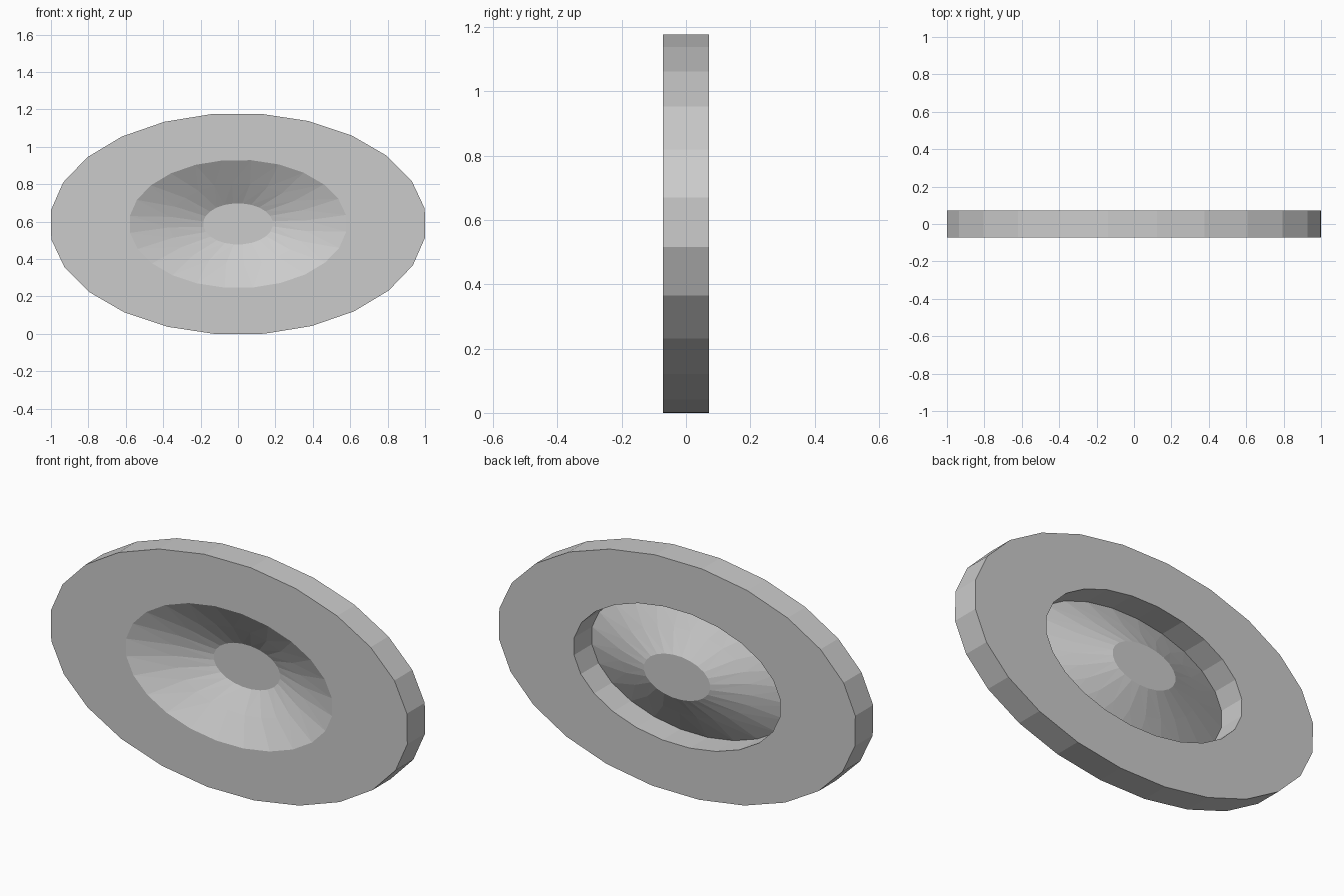
import bpy, bmesh
from math import cos, sin, radians, tau

if "Cube" in bpy.data.objects:
    bpy.data.objects.remove(bpy.data.objects["Cube"])

N = 24
CZ = 0.588
HALF = 0.0715


def ellipse(bm, rx, rz, y, turn=8):
    """Ring of vertices in an upright plane."""
    return [bm.verts.new((rx * cos(tau * i / N + radians(turn)), y,
                          CZ + rz * sin(tau * i / N + radians(turn))))
            for i in range(N)]


def bridge(bm, a, b, split=False):
    """Join two rings with quads or diagonal triangles."""
    for i in range(N):
        j = (i + 1) % N
        if split:
            bm.faces.new((a[i], a[j], b[j]))
            bm.faces.new((a[i], b[j], b[i]))
        else:
            bm.faces.new((a[i], a[j], b[j], b[i]))


def finish(bm, name):
    bmesh.ops.recalc_face_normals(bm, faces=bm.faces[:])
    me = bpy.data.meshes.new(name)
    bm.to_mesh(me)
    bm.free()
    bpy.context.collection.objects.link(bpy.data.objects.new(name, me))


# Flat oval rim with a straight-walled opening
bm = bmesh.new()
loops = [ellipse(bm, 1.008, 0.593, -HALF), ellipse(bm, 1.008, 0.593, HALF),
         ellipse(bm, 0.583, 0.343, HALF), ellipse(bm, 0.583, 0.343, -HALF)]
for k in range(4):
    bridge(bm, loops[k], loops[(k + 1) % 4])
finish(bm, "oval_rim")

# Thin faceted dish, open to the front, with a flat centre level with the back
bm = bmesh.new()
outer = ellipse(bm, 0.583, 0.343, -HALF)
middle = ellipse(bm, 0.368, 0.216, 0.006, 5)
inner = ellipse(bm, 0.187, 0.110, HALF, 8)
bridge(bm, outer, middle, split=True)
bridge(bm, middle, inner, split=True)
centre = bm.faces.new(inner)
finish(bm, "recessed_dish")
dish = bpy.data.objects["recessed_dish"].data
# Make the open dish face forward
if dish.polygons[-1].normal.y > 0:
    dish.flip_normals()
